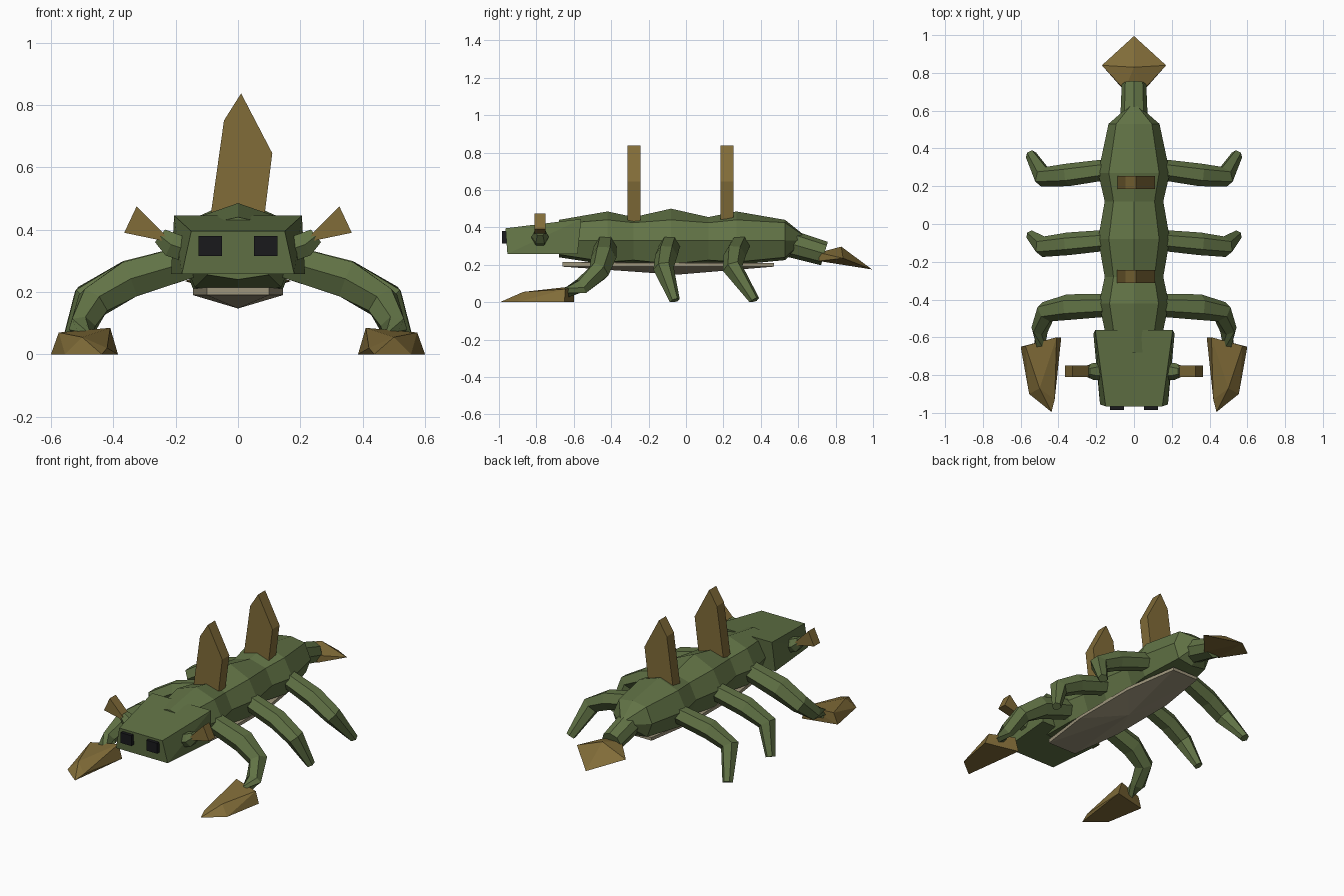
import bpy, bmesh, math
from mathutils import Vector

if "Cube" in bpy.data.objects:
    bpy.data.objects.remove(bpy.data.objects["Cube"])


def material(name, rgb):
    m = bpy.data.materials.new(name)
    m.diffuse_color = (*rgb, 1)
    m.use_nodes = True
    m.node_tree.nodes["Principled BSDF"].inputs["Base Color"].default_value = m.diffuse_color
    return m


GREEN = material("green_hide", (0.12, 0.17, 0.06))
HORN = material("brown_horn", (0.22, 0.15, 0.04))
BELLY = material("pale_belly", (0.34, 0.30, 0.20))
BLACK = material("black_eye", (0.01, 0.01, 0.012))


def finish(bm, name, mat, mirror=False):
    bmesh.ops.recalc_face_normals(bm, faces=bm.faces)
    me = bpy.data.meshes.new(name)
    bm.to_mesh(me)
    bm.free()
    me.materials.append(mat)
    ob = bpy.data.objects.new(name, me)
    bpy.context.collection.objects.link(ob)
    if mirror:
        mod = ob.modifiers.new("mirror", 'MIRROR')
        mod.use_mirror_merge = False
    return ob


def loft(name, rings, mat, mirror=False):
    bm = bmesh.new()
    vs = [[bm.verts.new(p) for p in r] for r in rings]
    n = len(rings[0])
    for a, b in zip(vs, vs[1:]):
        for i in range(n):
            j = (i + 1) % n
            bm.faces.new((a[i], a[j], b[j], b[i]))
    bm.faces.new(vs[0])
    bm.faces.new(vs[-1])
    return finish(bm, name, mat, mirror)


def hull(name, pts, mat, mirror=False, both=False):
    # both: also adds the x-flipped points, for centred solids
    bm = bmesh.new()
    pts = set(pts) | ({(-x, y, z) for x, y, z in pts} if both else set())
    for p in sorted(pts):
        bm.verts.new(p)
    bmesh.ops.convex_hull(bm, input=bm.verts)
    bmesh.ops.dissolve_limit(bm, angle_limit=0.01, verts=bm.verts, edges=bm.edges)
    return finish(bm, name, mat, mirror)


def slab(name, profile, y0, y1, mat, mirror=False):
    return loft(name, [[(x, y, z) for x, z in profile] for y in (y0, y1)], mat, mirror)


def tube(name, path, mat, sides=6, mirror=False):
    # path entries: x, y, z, radius
    pts = [Vector(p[:3]) for p in path]
    rings = []
    for i, p in enumerate(pts):
        t = (pts[min(i + 1, len(pts) - 1)] - pts[max(i - 1, 0)]).normalized()
        ref = Vector((0, 1, 0)) if abs(t.y) < 0.85 else Vector((1, 0, 0))
        u = (ref - t * ref.dot(t)).normalized()
        w = t.cross(u)
        ring = []
        for k in range(sides):
            a = math.tau * k / sides
            q = p + (u * math.cos(a) + w * math.sin(a)) * path[i][3]
            ring.append((q.x, q.y, max(q.z, 0)))
        rings.append(ring)
    return loft(name, rings, mat, mirror)


# Segmented body: y, half width, top, shoulder, bottom
body = []
for y, w, top, sh, bot in [(-0.68, .13, .44, .42, .24), (-0.42, .185, .485, .44, .20),
                           (-0.28, .155, .455, .425, .21), (-0.08, .19, .50, .44, .19),
                           (0.12, .155, .455, .425, .21), (0.27, .19, .485, .44, .20),
                           (0.53, .135, .44, .425, .225), (0.63, .02, .36, .355, .315)]:
    half = [(w * 0.7, sh), (w, .33), (w * .75, bot + .015)]
    prof = [(0, top)] + half + [(0, bot)] + [(-x, z) for x, z in reversed(half)]
    body.append([(x, y, z) for x, z in prof])
loft("body", body, GREEN)

# Belly plate
hull("belly_plate", [(.10, -.66, .215), (.10, -.66, .19), (.145, -.32, .21), (.145, -.32, .19),
                     (.145, .12, .21), (.145, .12, .19), (.09, .47, .21), (.09, .47, .19),
                     (0, -.05, .147)], BELLY, both=True)

# Head and eyes
hull("head", [(.15, -.965, .395), (.18, -.955, .258), (.205, -.56, .445),
              (.215, -.58, .258)], GREEN, both=True)
slab("eyes", [(.052, .315), (.127, .315), (.127, .38), (.052, .38)], -.985, -.94, BLACK, True)

# Side horns on short stubs
tube("horn_stubs", [(.15, -.78, .33, .045), (.215, -.78, .352, .045), (.25, -.78, .38, .03)],
     GREEN, mirror=True)
slab("side_horns", [(.222, .36), (.365, .39), (.325, .475), (.238, .387)],
     -.81, -.75, HORN, True)

# Back fins
fin = [(-.09, .43), (-.045, .75), (.01, .837), (.11, .645), (.083, .43)]
for label, y in (("front", -.278), ("rear", .22)):
    slab(label + "_back_fin", fin, y - .035, y + .035, HORN)

# Legs
tube("front_legs", [(.13, -.43, .305, .06), (.35, -.44, .24, .068), (.465, -.465, .165, .058),
                    (.50, -.56, .085, .045), (.50, -.64, .05, .03)], GREEN, mirror=True)
tube("middle_legs", [(.13, -.085, .31, .055), (.35, -.105, .25, .06), (.48, -.12, .18, .055),
                     (.545, -.06, .008, .028)], GREEN, mirror=True)
tube("rear_legs", [(.13, .29, .31, .055), (.35, .26, .25, .06), (.48, .25, .18, .055),
                   (.545, .365, .008, .03)], GREEN, mirror=True)

# Front claws
hull("front_claws", [(.385, -.60, 0), (.60, -.65, 0), (.555, -.90, 0), (.437, -.995, 0),
                     (.41, -.60, .085), (.575, -.645, .07), (.50, -.87, .055),
                     (.42, -.93, .02)], HORN, mirror=True)

# Tail and tail blade
tube("tail", [(0, .48, .335, .075), (0, .62, .295, .07), (0, .74, .26, .065)], GREEN, sides=8)
hull("tail_blade", [(.05, .71, .265), (.055, .71, .22), (.17, .84, .235), (0, .83, .297),
                    (0, .995, .175)], HORN, both=True)
